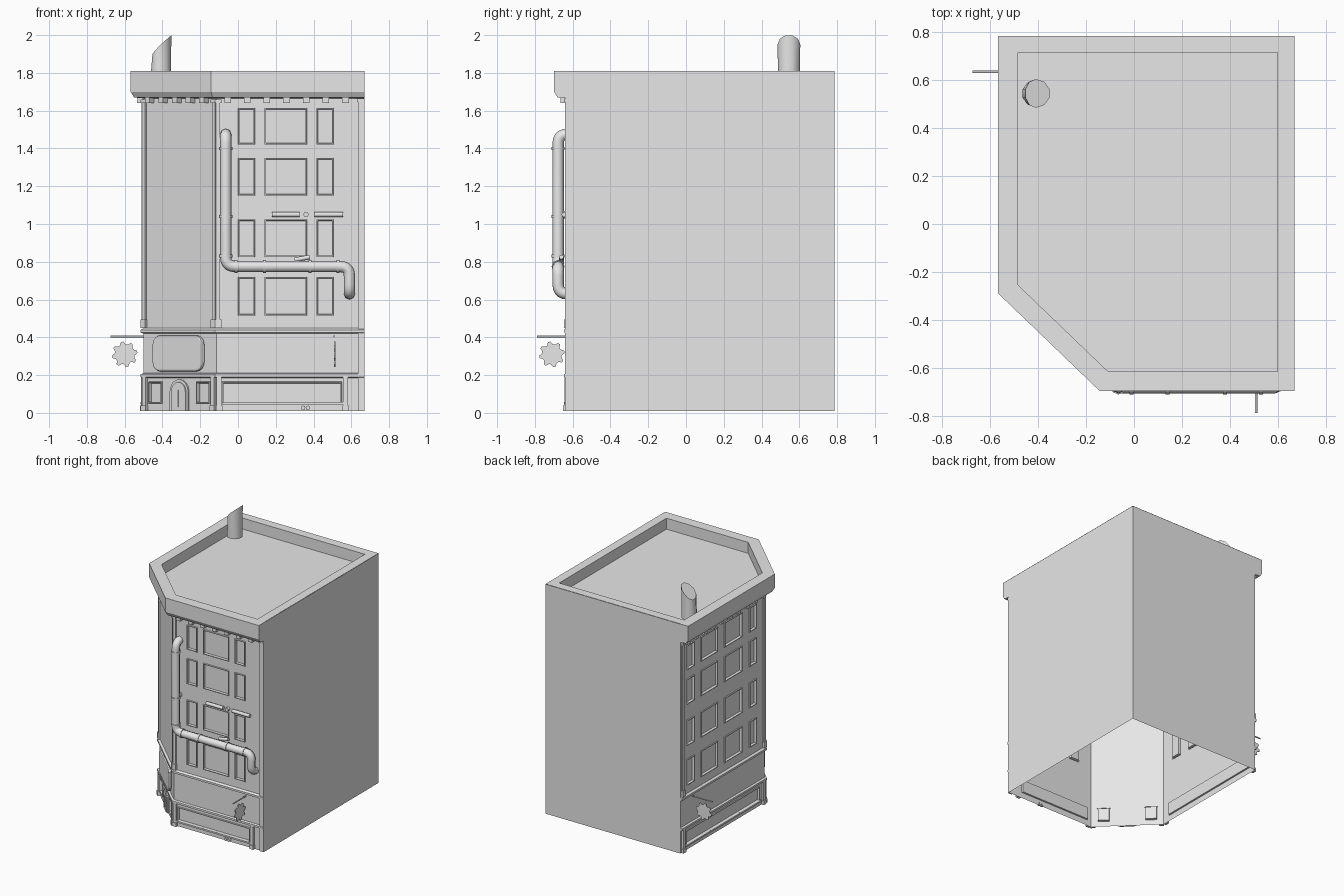
import bpy, bmesh, math
from mathutils import Vector, Matrix

if "Cube" in bpy.data.objects:
    bpy.data.objects.remove(bpy.data.objects["Cube"])

grey = bpy.data.materials.new("plain_grey")
grey.use_nodes = True
grey.diffuse_color = (0.8, 0.8, 0.8, 1)
grey.node_tree.nodes["Principled BSDF"].inputs["Base Color"].default_value = (0.8, 0.8, 0.8, 1)

# Street facade line: left wall, corner wall, front wall
RIGHT, BACK, BOTTOM, TOP = 0.67, 0.785, 0.01, 1.81
PATH = [Vector(p) for p in ((-0.5, BACK), (-0.5, -0.26), (-0.115, -0.63), (RIGHT, -0.63))]
LEFT_WALL, CORNER_WALL, FRONT_WALL = 0, 1, 2
LENGTH = [(PATH[i + 1] - PATH[i]).length for i in range(3)]


def finish(name, bm):
    me = bpy.data.meshes.new(name)
    bm.to_mesh(me)
    bm.free()
    ob = bpy.data.objects.new(name, me)
    bpy.context.collection.objects.link(ob)
    me.materials.append(grey)
    return ob


def normal(i):
    d = (PATH[i + 1] - PATH[i]).normalized()
    return Vector((d.y, -d.x))


def offset_path(off):
    out = []
    for i, p in enumerate(PATH):
        a, b = normal(max(i - 1, 0)), normal(min(i, 2))
        out.append(p + (a + b) * off / (1 + a.dot(b)))
    return out


def on_wall(seg, u, z, out=0.0):
    # Local x runs along the wall, y goes up, z points outward
    d, n = (PATH[seg + 1] - PATH[seg]).normalized(), normal(seg)
    p = PATH[seg] + d * u + n * out
    return Matrix(((d.x, 0, n.x, p.x), (d.y, 0, n.y, p.y), (0, 1, 0, z), (0, 0, 0, 1)))


def plate(name, pts, depth, matrix):
    bm = bmesh.new()
    f = bm.faces.new([bm.verts.new((x, y, 0)) for x, y in pts])
    new = bmesh.ops.extrude_face_region(bm, geom=[f])["geom"]
    bmesh.ops.translate(bm, vec=(0, 0, depth), verts=[g for g in new if isinstance(g, bmesh.types.BMVert)])
    bmesh.ops.recalc_face_normals(bm, faces=bm.faces)
    bmesh.ops.transform(bm, matrix=matrix, verts=bm.verts)
    return finish(name, bm)


def rect(w, h):
    return [(-w / 2, 0), (w / 2, 0), (w / 2, h), (-w / 2, h)]


def band(name, profile):
    # Moulding that follows the facade; profile is (offset, height)
    bm = bmesh.new()
    rows = [[bm.verts.new((p.x, p.y, z)) for p in offset_path(o)] for o, z in profile]
    for a, b in zip(rows, rows[1:]):
        for i in range(3):
            bm.faces.new((a[i], a[i + 1], b[i + 1], b[i]))
    for end in (0, -1):
        bm.faces.new([r[end] for r in rows])
    bmesh.ops.recalc_face_normals(bm, faces=bm.faces)
    return finish(name, bm)


def wall(name, seg, z0, z1, columns=(), rows=()):
    # Grid of quads; cells in a column and row become framed recesses
    us = sorted({0, LENGTH[seg], *(u for c in columns for u in c)})
    zs = sorted({z0, z1, *(z for r in rows for z in r)})
    bm = bmesh.new()
    mat = on_wall(seg, 0, 0)
    grid = [[bm.verts.new(mat @ Vector((u, z, 0))) for u in us] for z in zs]
    panes = []
    for j in range(len(zs) - 1):
        for i in range(len(us) - 1):
            f = bm.faces.new((grid[j][i], grid[j][i + 1], grid[j + 1][i + 1], grid[j + 1][i]))
            if (us[i], us[i + 1]) in columns and (zs[j], zs[j + 1]) in rows:
                panes.append(f)
    bm.normal_update()
    if panes:
        for thickness, depth in ((0.002, 0.008), (0.008, 0), (0.002, -0.02)):
            bmesh.ops.inset_individual(bm, faces=panes, thickness=thickness, depth=depth)
    return finish(name, bm)


def pipe(name, pts, radius, bend=0.05):
    pts = [Vector(p) for p in pts]
    line = [pts[0]]
    for q, p, r in zip(pts, pts[1:], pts[2:]):
        a, b = p + (q - p).normalized() * bend, p + (r - p).normalized() * bend
        for k in range(6):
            t = k / 5
            line.append(a * (1 - t) ** 2 + p * 2 * t * (1 - t) + b * t * t)
    line.append(pts[-1])
    cu = bpy.data.curves.new(name, 'CURVE')
    cu.dimensions, cu.bevel_depth, cu.bevel_resolution, cu.use_fill_caps = '3D', radius, 2, True
    sp = cu.splines.new('POLY')
    sp.points.add(len(line) - 1)
    for sp_pt, co in zip(sp.points, line):
        sp_pt.co = (*co, 1)
    cu.materials.append(grey)
    ob = bpy.data.objects.new(name, cu)
    bpy.context.collection.objects.link(ob)
    return ob


# Upper storeys with windows, sign band and shop level
FLOORS = ((0.515, 0.72), (0.825, 1.025), (1.15, 1.35), (1.42, 1.615))
FRONT_COLS = ((0.115, 0.205), (0.255, 0.48), (0.53, 0.62))
LEFT_COLS = ((0.08, 0.17), (0.25, 0.46), (0.54, 0.76), (0.85, 0.94))
wall("front_wall", FRONT_WALL, 0.43, 1.67, FRONT_COLS, FLOORS)
wall("left_wall", LEFT_WALL, 0.43, 1.67, LEFT_COLS, FLOORS)
wall("corner_wall", CORNER_WALL, 0.43, 1.67)
SHOP = ((0.05, 0.165),)
wall("front_shop_wall", FRONT_WALL, BOTTOM, 0.2, ((0.03, 0.665),), SHOP)
wall("left_shop_wall", LEFT_WALL, BOTTOM, 0.2, ((0.06, 0.98),), SHOP)
wall("corner_shop_wall", CORNER_WALL, BOTTOM, 0.2, ((0.04, 0.14), (0.39, 0.49)), SHOP)
for seg, side in enumerate(("left", "corner", "front")):
    wall(side + "_sign_band", seg, 0.2, 0.43)

# Mouldings and cornice
band("lower_ledge", ((0, 0.185), (0.015, 0.19), (0.015, 0.205), (0, 0.21)))
band("upper_ledge", ((0, 0.42), (0.015, 0.425), (0.015, 0.44), (0, 0.45)))
band("cornice", ((0, 1.665), (0.05, 1.67), (0.068, 1.70), (0.068, TOP), (0, TOP)))

# Plain party walls, open underneath
bm = bmesh.new()
for line in (((RIGHT, -0.63), (RIGHT, BACK)), ((RIGHT, BACK), (-0.5, BACK))):
    (ax, ay), (bx, by) = line
    bm.faces.new([bm.verts.new(v) for v in
                  ((ax, ay, BOTTOM), (bx, by, BOTTOM), (bx, by, TOP), (ax, ay, TOP))])
finish("party_walls", bm)

# Parapet top and sunken roof
bm = bmesh.new()
outer = [(p.x, p.y) for p in offset_path(0.068)] + [(RIGHT, BACK)]
inner = [(min(p.x, 0.6), min(p.y, 0.715)) for p in offset_path(-0.015)] + [(0.6, 0.715)]
rings = [[bm.verts.new((x, y, z)) for x, y in ring]
         for ring, z in ((outer, TOP + 0.001), (inner, TOP + 0.001), (inner, 1.725))]
for a, b in zip(rings, rings[1:]):
    for i in range(5):
        j = (i + 1) % 5
        bm.faces.new((a[i], a[j], b[j], b[i]))
bm.faces.new(rings[-1])
finish("roof_and_parapet", bm)

# Dentils under the cornice
for seg, (start, step, count) in enumerate(((0.06, 0.104, 10), (0.06, 0.1, 5), (0.06, 0.104, 7))):
    for i in range(count):
        plate("dentil", rect(0.035, 0.035), 0.035, on_wall(seg, start + step * i, 1.64))

# Slim corner columns with feet and capitals
for seg, u in ((LEFT_WALL, 0.025), (LEFT_WALL, LENGTH[0] - 0.01), (CORNER_WALL, 0.01),
               (CORNER_WALL, LENGTH[1] - 0.01), (FRONT_WALL, 0.01)):
    plate("column", rect(0.022, 1.21), 0.01, on_wall(seg, u, 0.45))
    plate("column_foot", rect(0.034, 0.045), 0.016, on_wall(seg, u, 0.45))
    plate("column_capital", rect(0.034, 0.02), 0.016, on_wall(seg, u, 1.64))
plate("end_column", rect(0.034, 1.65), 0.01, on_wall(FRONT_WALL, LENGTH[2] - 0.017, BOTTOM))
plate("end_capital", rect(0.04, 0.02), 0.016, on_wall(FRONT_WALL, LENGTH[2] - 0.02, 1.645))

# Shop pilasters
for seg, u in ((LEFT_WALL, 0.03), (LEFT_WALL, LENGTH[0] - 0.02), (CORNER_WALL, 0.015),
               (CORNER_WALL, LENGTH[1] - 0.015), (FRONT_WALL, 0.015), (FRONT_WALL, 0.685)):
    plate("pilaster", rect(0.026, 0.18), 0.014, on_wall(seg, u, BOTTOM))
    plate("pilaster_foot", rect(0.034, 0.03), 0.02, on_wall(seg, u, BOTTOM))
plate("front_sill", rect(0.64, 0.012), 0.016, on_wall(FRONT_WALL, 0.35, 0.045))
plate("left_sill", rect(0.93, 0.012), 0.016, on_wall(LEFT_WALL, 0.52, 0.045))


# Arched door on the corner
def arch(r, h):
    return [(-r, 0), (r, 0)] + [(r * math.cos(t * math.pi / 8), h + r * math.sin(t * math.pi / 8)) for t in range(9)]


door_u = LENGTH[1] / 2
plate("door_frame", arch(0.068, 0.1), 0.008, on_wall(CORNER_WALL, door_u, BOTTOM))
plate("door", arch(0.053, 0.1), 0.014, on_wall(CORNER_WALL, door_u, BOTTOM))
plate("door_slit", rect(0.006, 0.09), 0.018, on_wall(CORNER_WALL, door_u, 0.03))

# Rounded sign board on the corner
r, w, h = 0.05, 0.185, 0.095
sign_pts = []
for cx, cy, a0 in ((1, 1, 0), (-1, 1, 90), (-1, -1, 180), (1, -1, 270)):
    for k in range(6):
        a = math.radians(a0 + 18 * k)
        sign_pts.append((cx * (w - r) + r * math.cos(a), cy * (h - r) + r * math.sin(a)))
sign = plate("sign_board", sign_pts, 0.022, on_wall(CORNER_WALL, door_u, 0.315))
mod = sign.modifiers.new("bevel", 'BEVEL')
mod.width, mod.segments = 0.01, 2

# Hanging gear signs on thin brackets
gear_pts = []
for k in range(32):
    a, rad = math.radians(k * 11.25 + 6), 0.068 if k % 4 < 2 else 0.053
    gear_pts.append((rad * math.cos(a), rad * math.sin(a)))
for side, mat in (("left", Matrix.Translation((-0.6, 0.638, 0.31)) @ Matrix.Rotation(math.pi / 2, 4, 'X')),
                  ("front", Matrix.Translation((0.507, -0.71, 0.31)) @ Matrix.Rotation(math.pi / 2, 4, 'Y'))):
    plate(side + "_gear", gear_pts, 0.008, mat)
pipe("left_gear_bracket", ((-0.5, 0.635, 0.405), (-0.675, 0.635, 0.405)), 0.005)
pipe("front_gear_bracket", ((0.51, -0.63, 0.405), (0.51, -0.79, 0.405)), 0.005)

# Large service pipe with collars
py = -0.677
pipe("service_pipe", ((-0.065, -0.62, 1.475), (-0.065, py, 1.475), (-0.065, py, 0.775),
                      (0.59, py, 0.775), (0.59, py, 0.63), (0.59, -0.62, 0.63)), 0.03)
for z in (1.4, 1.04, 0.83):
    pipe("pipe_collar", ((-0.065, py, z - 0.008), (-0.065, py, z + 0.008)), 0.035)
for x in (-0.01, 0.14, 0.38, 0.53):
    pipe("pipe_collar", ((x - 0.008, py, 0.775), (x + 0.008, py, 0.775)), 0.035)
pipe("pipe_valve", ((0.3, -0.66, 0.81), (0.38, -0.66, 0.825)), 0.012)
pipe("pipe_bracket", ((-0.065, -0.62, 1.05), (-0.065, py, 1.05)), 0.02)

# Small rails and ground outlets
for x0, x1 in ((0.18, 0.325), (0.405, 0.555)):
    pipe("small_pipe", ((x0, -0.645, 1.05), (x1, -0.645, 1.05)), 0.014)
pipe("small_pipe_joint", ((0.36, -0.62, 1.05), (0.36, -0.655, 1.05)), 0.014)
for x in (0.345, 0.37):
    pipe("ground_outlet", ((x, -0.625, 0.027), (x, -0.65, 0.027)), 0.012)

# Chimney with slanted flared mouth
bm = bmesh.new()
bmesh.ops.create_cone(bm, cap_ends=True, segments=10, radius1=0.058, radius2=0.06, depth=0.2)
for v in bm.verts:
    if v.co.z > 0:
        v.co.z += v.co.x * 0.85
        v.co.x -= max(0, -v.co.x) * -0.25
bmesh.ops.translate(bm, vec=(-0.41, 0.545, 1.85), verts=bm.verts)
chimney = finish("chimney", bm)
for p in chimney.data.polygons:
    p.use_smooth = len(p.vertices) == 4
